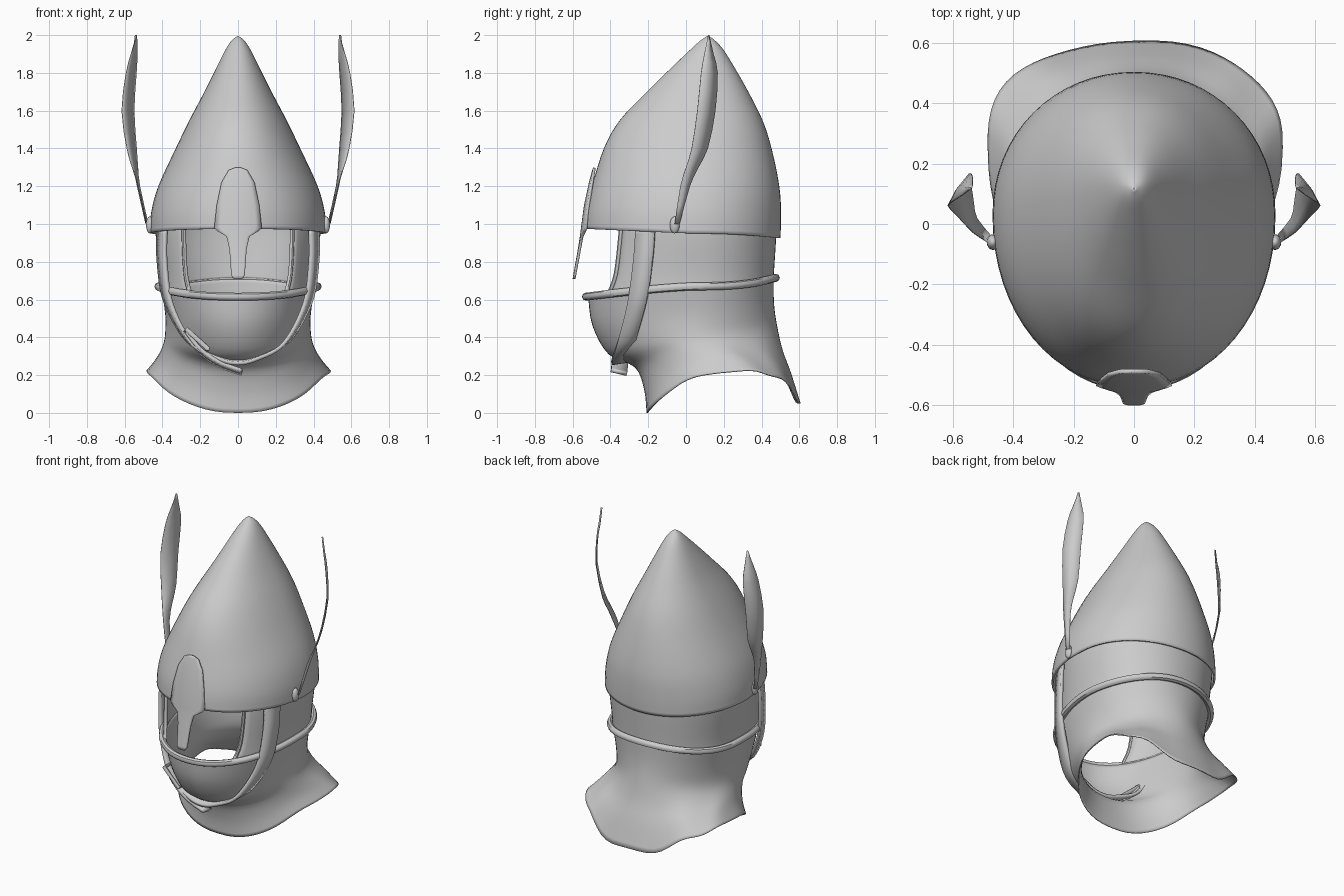
import bpy, bmesh, math
from math import sin, cos, pi, radians

cube = bpy.data.objects.get("Cube")
if cube:
    bpy.data.objects.remove(cube)

steel = bpy.data.materials.new("plain_grey")
steel.use_nodes = True
steel.diffuse_color = (0.6, 0.6, 0.6, 1)
steel.node_tree.nodes["Principled BSDF"].inputs["Base Color"].default_value = (0.6, 0.6, 0.6, 1)


def finish(ob):
    ob.data.materials.append(steel)
    bpy.context.view_layer.objects.active = ob
    for o in bpy.context.selected_objects:
        o.select_set(False)
    ob.select_set(True)
    bpy.ops.object.shade_smooth_by_angle(angle=radians(45))
    return ob


def spline(rows, k=4):
    """Smooth interpolation through rows of numbers."""
    out = []
    for i in range(len(rows) - 1):
        p = [rows[max(0, min(len(rows) - 1, i + d))] for d in (-1, 0, 1, 2)]
        for s in range(k):
            t = s / k
            out.append([b + 0.5 * t * (c - a + t * (2*a - 5*b + 4*c - d + t * (3*(b - c) + d - a)))
                        for a, b, c, d in zip(*p)])
    return out + [list(rows[-1])]


def sheet(name, grid, closed=False, thick=0.0, offset=-1):
    """Quad surface through a grid of points."""
    bm = bmesh.new()
    rows = [[bm.verts.new(p) for p in row] for row in grid]
    n = len(rows[0])
    for lo, hi in zip(rows, rows[1:]):
        for j in range(n if closed else n - 1):
            m = (j + 1) % n
            bm.faces.new((lo[j], lo[m], hi[m], hi[j]))
    me = bpy.data.meshes.new(name)
    bm.to_mesh(me)
    bm.free()
    ob = bpy.data.objects.new(name, me)
    bpy.context.collection.objects.link(ob)
    mod = ob.modifiers.new("thickness", "SOLIDIFY")
    mod.thickness = thick
    mod.offset = offset
    return finish(ob)


def egg(a, zf, zs, zb, rx, yf, yb, n, cy, p, grow=0.0):
    """Point on an egg-shaped ring: front, side and back heights and reaches."""
    c, s = cos(a), sin(a)
    x = math.copysign(abs(c) ** (2 / n), c) * (rx + grow)
    reach = yb - cy if s > 0 else cy - yf
    y = cy + math.copysign(abs(s) ** (2 / n), s) * (reach + grow)
    z = zs + ((zb - zs) * s ** (2 * p) if s > 0 else (zf - zs) * abs(s) ** p)
    return x, y, z


def tube(name, pts, radius, cyclic=False):
    cu = bpy.data.curves.new(name, "CURVE")
    cu.dimensions = "3D"
    cu.bevel_depth = radius
    cu.bevel_resolution = 2
    cu.use_fill_caps = True
    sp = cu.splines.new("POLY")
    sp.points.add(len(pts) - 1)
    for p, co in zip(sp.points, pts):
        p.co = (*co, 1)
    sp.use_cyclic_u = cyclic
    ob = bpy.data.objects.new(name, cu)
    bpy.context.collection.objects.link(ob)
    bpy.context.view_layer.objects.active = ob
    for o in bpy.context.selected_objects:
        o.select_set(False)
    ob.select_set(True)
    bpy.ops.object.convert(target="MESH")
    return finish(bpy.context.object)


def ribbon(name, pts, half, drop, splay):
    """Strap whose width runs front to back, splayed to lie on the head."""
    path = spline(pts, 6)
    return sheet(name, [[(x * (1 + u * splay), y + u * half, z + u * drop) for u in (-1, 0, 1)]
                        for x, y, z in path], thick=0.02, offset=0)


N = 64
ring = [2 * pi * j / N for j in range(N)]

# Pointed helmet shell: height, side reach, front, back, centre
profile = [(0.95, .468, -.54, .50, .03), (1.06, .46, -.53, .503, .03), (1.2, .422, -.497, .495, .04),
           (1.4, .33, -.435, .453, .06), (1.55, .257, -.35, .405, .08), (1.7, .178, -.207, .33, .1),
           (1.82, .118, -.085, .262, .11), (1.92, .068, .02, .2, .115), (1.97, .035, .075, .155, .12),
           (1.995, .004, .112, .12, .116)]
shell = []
for z, rx, yf, yb, cy in spline(profile):
    tilt = 0.025 * max(0, (1.3 - z) / 0.35)
    shell.append([egg(a, z + tilt, z, z - tilt, rx, yf, yb, 2.07, cy, 1) for a in ring])
sheet("helmet_shell", shell, closed=True, thick=0.012)

# Lower hood: neck skirt up to the chin
band = (.615, .67, .715, .41, -.518, .464, 2.1, .05, 1.3)
lower = [(.0, .22, .04, .488, -.21, .603, 2.4, .25, 2), (.12, .28, .2, .44, -.222, .555, 2.3, .19, 2),
         (.24, .35, .33, .402, -.27, .51, 2.1, .09, 1.8), (.31, .42, .46, .386, -.41, .482, 1.9, .05, 1.6),
         (.46, .53, .58, .386, -.495, .466, 2.0, .05, 1.4), band]
rows = spline(lower)
skirt = []
for i, r in enumerate(rows):
    w = max(0, 1 - 1.6 * i / len(rows))
    line = []
    for a in ring:
        x, y, z = egg(a, *r)
        f = 1 + 0.01 * w * sin(5 * a + 1)
        line.append((x * f, y * f, z + 0.006 * w * (1 + sin(a)) * sin(9 * a)))
    skirt.append(line)
sheet("hood_skirt", skirt, closed=True, thick=0.006)

# Upper hood, open at the face; last number is the opening angle
upper = [(*band, 53), (.73, .75, .78, .414, -.5, .468, 2.1, .05, 1.3, 49),
         (.95, .95, .95, .437, -.46, .478, 2.1, .05, 1, 50), (1.06, 1.06, 1.06, .43, -.45, .475, 2.1, .05, 1, 50)]
sides = []
for *r, open_a in spline(upper):
    a0 = radians(-open_a)
    sides.append([egg(a0 + (pi - 2 * a0) * j / 48, *r) for j in range(49)])
sheet("hood_upper", sides, thick=0.008)
for j, side in ((0, "left"), (-1, "right")):
    tube(f"face_opening_edge_{side}", [row[j] for row in sides], 0.012)

# Rolled band round the head
tube("head_band", [egg(a, *band, grow=0.012) for a in ring], 0.021, cyclic=True)

# Chin strap with loose end and buckle
half = [(.402, -.215, .97), (.402, -.228, .8), (.368, -.26, .58), (.255, -.315, .375), (.11, -.34, .295)]
ribbon("chin_strap", half + [(0, -.345, .27)] + [(-x, y, z) for x, y, z in reversed(half)], 0.05, 0.008, 0.05)
ribbon("strap_loose_end", [(-.28, -.32, .43), (-.2, -.34, .33), (-.1, -.35, .26), (.02, -.355, .215)],
       0.042, -0.01, 0)
tube("strap_buckle", [(-.27, -.39, .44), (-.16, -.4, .34), (-.165, -.3, .33), (-.28, -.29, .43)], 0.013, cyclic=True)

# Nose guard: height, half width, front
guard = [(1.3, .012, -.492), (1.285, .05, -.497), (1.22, .088, -.514), (1.1, .113, -.54), (.98, .126, -.556),
         (.963, .11, -.558), (.935, .062, -.562), (.87, .046, -.572), (.73, .036, -.597), (.71, .022, -.6)]
sheet("nose_guard", [[(u / 4 * w, y + 1.3 * (u / 4 * w) ** 2, z) for u in range(-4, 5)]
                     for z, w, y in reversed(guard)], thick=0.014)

# Side feathers: height, outer front edge, inner back edge
feather = [(1.0, .485, -.06, .475, -.035), (1.2, .53, -.03, .52, .02), (1.3, .56, 0, .53, .065),
           (1.4, .588, .03, .537, .115), (1.6, .615, .06, .55, .155), (1.8, .592, .08, .538, .167),
           (1.9, .566, .097, .533, .145), (2.0, .537, .118, .535, .122)]
for s, side in ((1, "left"), (-1, "right")):
    blade = []
    for z, x1, y1, x2, y2 in spline(feather, 2):
        mx, my = (x1 + x2) / 2 + 0.008, (y1 + y2) / 2
        blade.append([(s * x1, y1, z), (s * mx, my, z), (s * x2, y2, z)])
    sheet(f"feather_{side}", blade, thick=0.004, offset=0)
    # Feather socket
    bpy.ops.mesh.primitive_uv_sphere_add(segments=16, ring_count=8, location=(s * .467, -.06, .995))
    socket = bpy.context.object
    socket.name = f"feather_socket_{side}"
    socket.scale = (.02, .026, .045)
    finish(socket)
